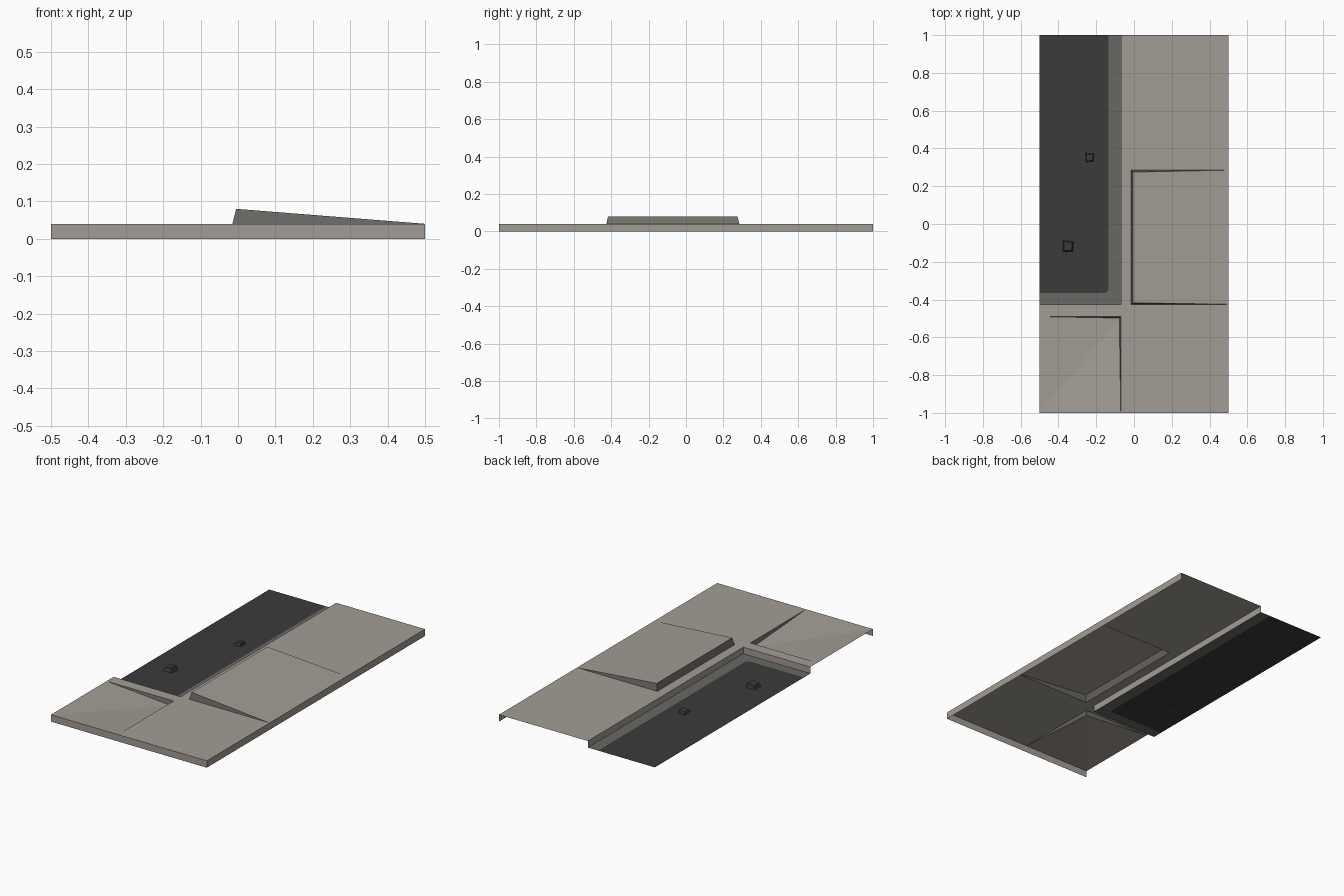
import bpy

if "Cube" in bpy.data.objects:
    bpy.data.objects.remove(bpy.data.objects["Cube"])


def material(name, rgb):
    m = bpy.data.materials.new(name)
    m.diffuse_color = (*rgb, 1)
    m.use_nodes = True
    m.node_tree.nodes["Principled BSDF"].inputs["Base Color"].default_value = m.diffuse_color
    return m


PAVE = material("warm grey concrete", (0.37, 0.335, 0.30))
EDGE = material("dirty grey", (0.14, 0.137, 0.127))
ROAD = material("dark asphalt", (0.043, 0.043, 0.043))

Z0, Z1 = 0.002, 0.04          # road level, pavement level


def sheet(name, faces, mats, slots=None):
    """Object from a list of polygons, corners welded."""
    verts, index, polys = [], {}, []
    for f in faces:
        for p in f:
            if p not in index:
                index[p] = len(verts)
                verts.append(p)
        polys.append([index[p] for p in f])
    me = bpy.data.meshes.new(name)
    me.from_pydata(verts, [], polys)
    for m in mats:
        me.materials.append(m)
    for i, p in enumerate(me.polygons):
        p.material_index = slots[i] if slots else 0
    ob = bpy.data.objects.new(name, me)
    bpy.context.collection.objects.link(ob)
    return ob


def flat(pts, z):
    return [(x, y, z) for x, y in pts]


# Pavement: grid of cells, leaving holes for the road and two loose slabs
KX, KY = -0.07, -0.425        # kerb lines
xs = [-0.5, KX, -0.015, 0.5]
ys = [-1, -0.49, KY, 0.285, 1]
holes = {(0, 0), (0, 2), (0, 3), (2, 2)}
cells = [flat([(xs[i], ys[j]), (xs[i + 1], ys[j]),
               (xs[i + 1], ys[j + 1]), (xs[i], ys[j + 1])], Z1)
         for i in range(3) for j in range(4) if (i, j) not in holes]
sheet("pavement", cells, [PAVE])


def wall(a, b):
    return [(*a, 0 if a[0] > 0.4 or a[1] < -0.9 else Z0),
            (*b, 0 if b[0] > 0.4 or b[1] < -0.9 else Z0), (*b, Z1), (*a, Z1)]


# Outer walls and kerb faces
sheet("outer_walls", [wall((-0.5, -1), (0.5, -1)), wall((0.5, -1), (0.5, 1))], [PAVE])
sheet("kerb_faces", [wall((KX, 1), (KX, KY)), wall((KX, KY), (-0.5, KY))], [PAVE])

# Road with a clipped corner, and the gutter around it
inner = [(-0.5, -0.365), (-0.15, -0.365), (-0.136, -0.35), (-0.136, 1)]
sheet("road", [flat(inner + [(-0.5, 1)], Z0)], [ROAD])
outer = [(-0.5, KY), (-0.15, KY), (KX, KY), (KX, 1)]
sheet("gutter", [flat([outer[0], outer[1], inner[1], inner[0]], Z0),
                 flat([outer[1], outer[2], inner[2], inner[1]], Z0),
                 flat([outer[2], outer[3], inner[3], inner[2]], Z0)], [EDGE])

# Raised slab, tilted up along its left edge
b0, b1 = (-0.015, KY, Z1), (-0.015, 0.285, Z1)
t0, t1 = (-0.005, KY + 0.008, 0.08), (-0.005, 0.275, 0.08)
r0, r1 = (0.5, KY, Z1), (0.5, 0.285, Z1)
sheet("raised_slab", [[t0, r0, r1, t1], [b0, r0, t0], [b1, b0, t0, t1], [r1, b1, t1]],
      [PAVE, EDGE], [0, 1, 1, 1])

# Sunken slab, one corner dropped
c, low = (KX, -0.49, Z1), (KX - 0.008, -0.498, 0.013)
sw, se, nw = (-0.5, -1, Z1), (KX, -1, Z1), (-0.5, -0.49, Z1)
sheet("sunken_slab", [[sw, se, low], [sw, low, nw], [c, low, se], [nw, low, c]],
      [PAVE, EDGE], [0, 0, 1, 1])


# Loose stones on the road
def stone(name, x, y, r, h):
    ring = [(-0.85, -1.0), (0.85, -0.9), (1.0, 0.85), (-0.9, 1.0)]
    bot = [(x + a * r, y + b * r, 0) for a, b in ring]
    top = [(x + a * r * 0.75, y + b * r * 0.75, h + 0.003 * a) for a, b in ring]
    sides = [[bot[i], bot[(i + 1) % 4], top[(i + 1) % 4], top[i]] for i in range(4)]
    sheet(name, [top, bot[::-1]] + sides, [ROAD])


stone("large_stone", -0.35, -0.118, 0.031, 0.024)
stone("small_stone", -0.235, 0.352, 0.024, 0.018)
